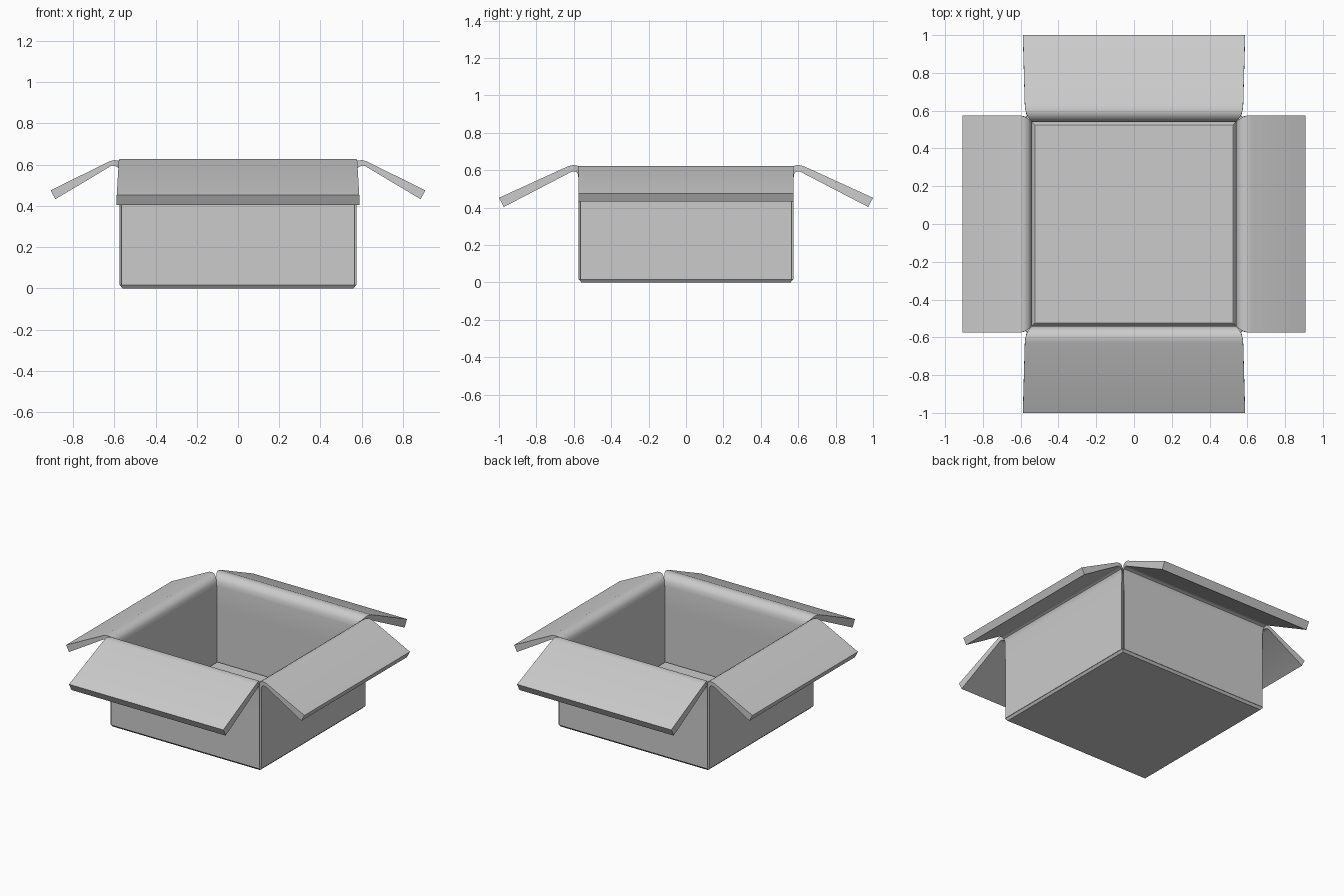
import bpy, bmesh
from mathutils import Matrix
from math import radians

if "Cube" in bpy.data.objects:
    bpy.data.objects.remove(bpy.data.objects["Cube"])


def finish(bm, name):
    bmesh.ops.recalc_face_normals(bm, faces=bm.faces)
    me = bpy.data.meshes.new(name)
    bm.to_mesh(me)
    bm.free()
    ob = bpy.data.objects.new(name, me)
    bpy.context.collection.objects.link(ob)
    bpy.ops.object.select_all(action='DESELECT')
    ob.select_set(True)
    bpy.context.view_layer.objects.active = ob
    bpy.ops.object.shade_smooth_by_angle(angle=radians(32))
    return ob


def loft(rings, name, angle=0):
    # skins a list of four-point rings and caps both ends
    bm = bmesh.new()
    loops = [[bm.verts.new(p) for p in r] for r in rings]
    for a, b in zip(loops, loops[1:]):
        for i in range(4):
            j = (i + 1) % 4
            bm.faces.new((a[i], a[j], b[j], b[i]))
    bm.faces.new(loops[0])
    bm.faces.new(loops[-1])
    bm.transform(Matrix.Rotation(radians(angle), 4, 'Z'))
    return finish(bm, name)


def panel(name, rows, angle):
    # row: inner (out, z, half width), outer (out, z, half width)
    rings = [[(ui, -wi, zi), (ui, wi, zi), (uo, wo, zo), (uo, -wo, zo)]
             for ui, zi, wi, uo, zo, wo in rows]
    loft(rings, name, angle)


# wall and its rounded fold, shared by all four sides
wall = [(.54, .015, .54, .575, .015, .565),
        (.54, .40, .54, .575, .40, .565),
        (.54, .555, .54, .575, .55, .567),
        (.545, .585, .545, .577, .575, .569),
        (.557, .607, .555, .583, .587, .571)]
# side flaps are shorter, front and back flaps longer
side_flap = [(.578, .619, .568, .595, .593, .573),
             (.60, .622, .574, .606, .595, .575),
             (.622, .617, .575, .618, .592, .575),
             (.908, .475, .575, .886, .432, .575)]
end_flap = [(.578, .623, .568, .595, .593, .573),
            (.60, .628, .574, .606, .594, .576),
            (.628, .622, .578, .618, .588, .578),
            (1.0, .452, .588, .974, .403, .588)]

for name, flap, angle in (("right_wall_and_flap", side_flap, 0),
                          ("back_wall_and_flap", end_flap, 90),
                          ("left_wall_and_flap", side_flap, 180),
                          ("front_wall_and_flap", end_flap, 270)):
    panel(name, wall + flap, angle)

# floor with chamfered rim and slightly raised inner panel
loft([[(-h, -h, z), (h, -h, z), (h, h, z), (-h, h, z)]
      for h, z in ((.56, 0), (.572, .015), (.54, .02), (.536, .03), (.525, .04))],
     "floor")
